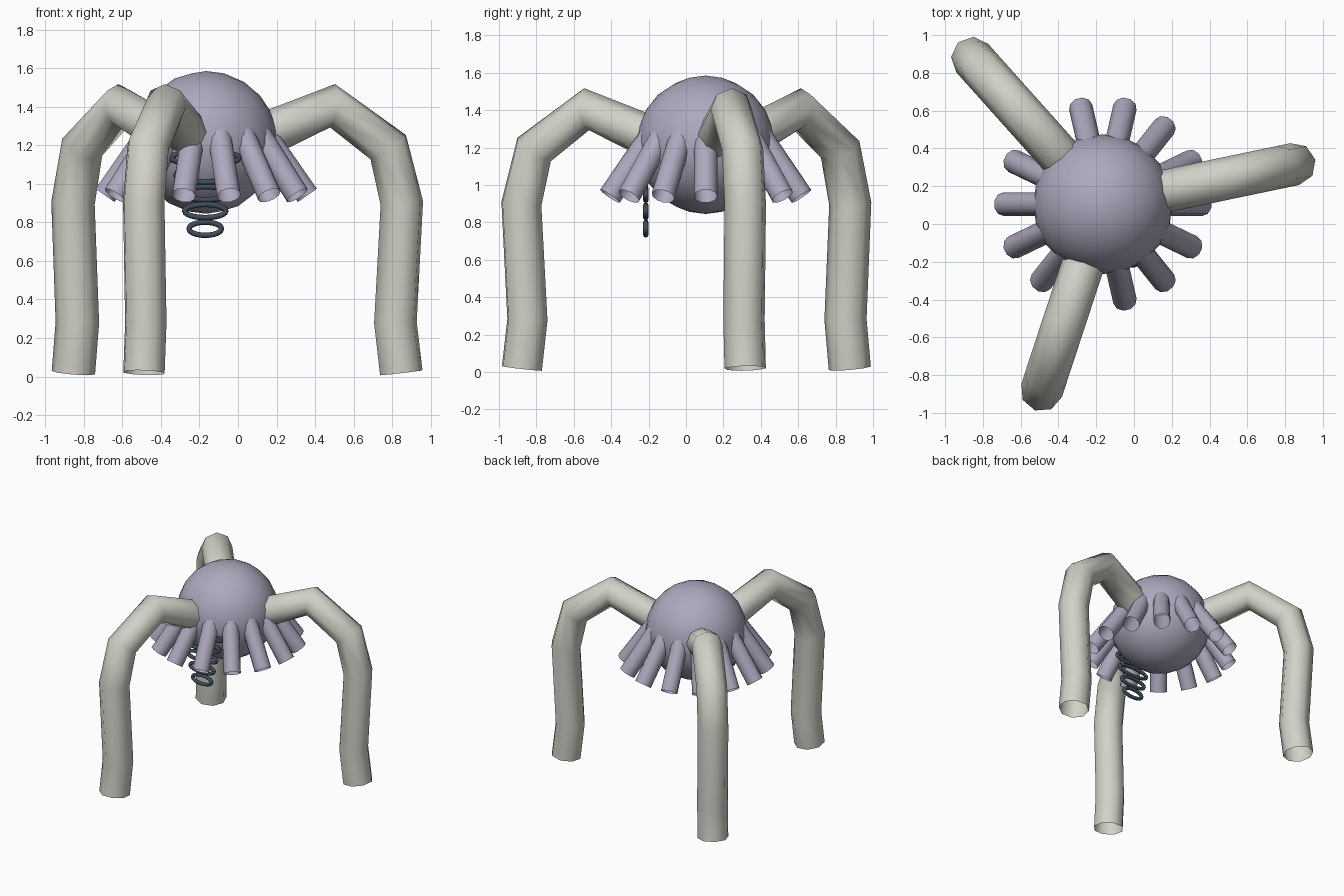
import bpy
from math import cos, sin, radians, tau
from mathutils import Vector

cube = bpy.data.objects.get("Cube")
if cube:
    bpy.data.objects.remove(cube, do_unlink=True)

CENTER = Vector((-0.165, 0.105, 1.215))
RADIUS = 0.37


def material(name, color):
    mat = bpy.data.materials.new(name)
    mat.use_nodes = True
    rgba = (*color, 1)
    mat.diffuse_color = rgba
    mat.node_tree.nodes["Principled BSDF"].inputs["Base Color"].default_value = rgba
    return mat


ivory = material("warm_ivory", (0.64, 0.64, 0.58))
lavender = material("grey_lavender", (0.42, 0.39, 0.51))
slate = material("dark_slate", (0.05, 0.075, 0.105))


def smooth(obj, angle):
    bpy.ops.object.select_all(action='DESELECT')
    obj.select_set(True)
    bpy.context.view_layer.objects.active = obj
    bpy.ops.object.shade_smooth_by_angle(angle=radians(angle))


def tube(name, points, radius, mat, resolution, closed=False):
    """Open-ended round tube swept along a path, turned into a mesh."""
    curve = bpy.data.curves.new(name, 'CURVE')
    curve.dimensions = '3D'
    curve.bevel_depth = radius
    curve.bevel_resolution = resolution
    spline = curve.splines.new('POLY')
    spline.points.add(len(points) - 1)
    for point, co in zip(spline.points, points):
        point.co = (*co, 1)
    spline.use_cyclic_u = closed
    path = bpy.data.objects.new(name + "_path", curve)
    bpy.context.collection.objects.link(path)
    mesh = bpy.data.meshes.new_from_object(path.evaluated_get(bpy.context.evaluated_depsgraph_get()))
    bpy.data.objects.remove(path, do_unlink=True)
    obj = bpy.data.objects.new(name, mesh)
    bpy.context.collection.objects.link(obj)
    mesh.materials.clear()
    mesh.materials.append(mat)
    smooth(obj, 60)
    return obj


def around(angle, profile):
    """Place (distance, height) pairs on a vertical plane through the body."""
    return [(CENTER.x + r * cos(angle), CENTER.y + r * sin(angle), z) for r, z in profile]


# Body
bpy.ops.mesh.primitive_ico_sphere_add(subdivisions=3, radius=RADIUS, location=CENTER)
body = bpy.context.object
body.name = "body"
body.data.materials.append(lavender)
smooth(body, 60)

# Three arched legs
leg_profile = [(0.17, 1.19), (0.37, 1.28), (0.67, 1.405), (0.965, 1.19),
               (1.037, 0.9), (1.003, 0.28), (1.034, 0.02)]
for i, name in enumerate(("left_leg", "back_leg", "front_leg")):
    tube(name, around(radians(11.8) + i * tau / 3, leg_profile), 0.113, ivory, 2)

# Ring of short pipes pointing down and outward
PIPES = 14
for i in range(PIPES):
    tube(f"pipe_{i + 1}", around(i * tau / PIPES, [(0.24, 1.35), (0.525, 0.94)]),
         0.063, lavender, 3)

# Row of flattened rings hanging at the front, widening upward
for i in range(5):
    width, height = 0.084 + 0.023 * i, 0.034
    z = 0.767 + 0.092 * i
    loop = [(CENTER.x - 0.005 + width * cos(a), -0.215, z + height * sin(a))
            for a in (k * tau / 24 for k in range(24))]
    tube(f"front_ring_{i + 1}", loop, 0.014, slate, 2, closed=True)
